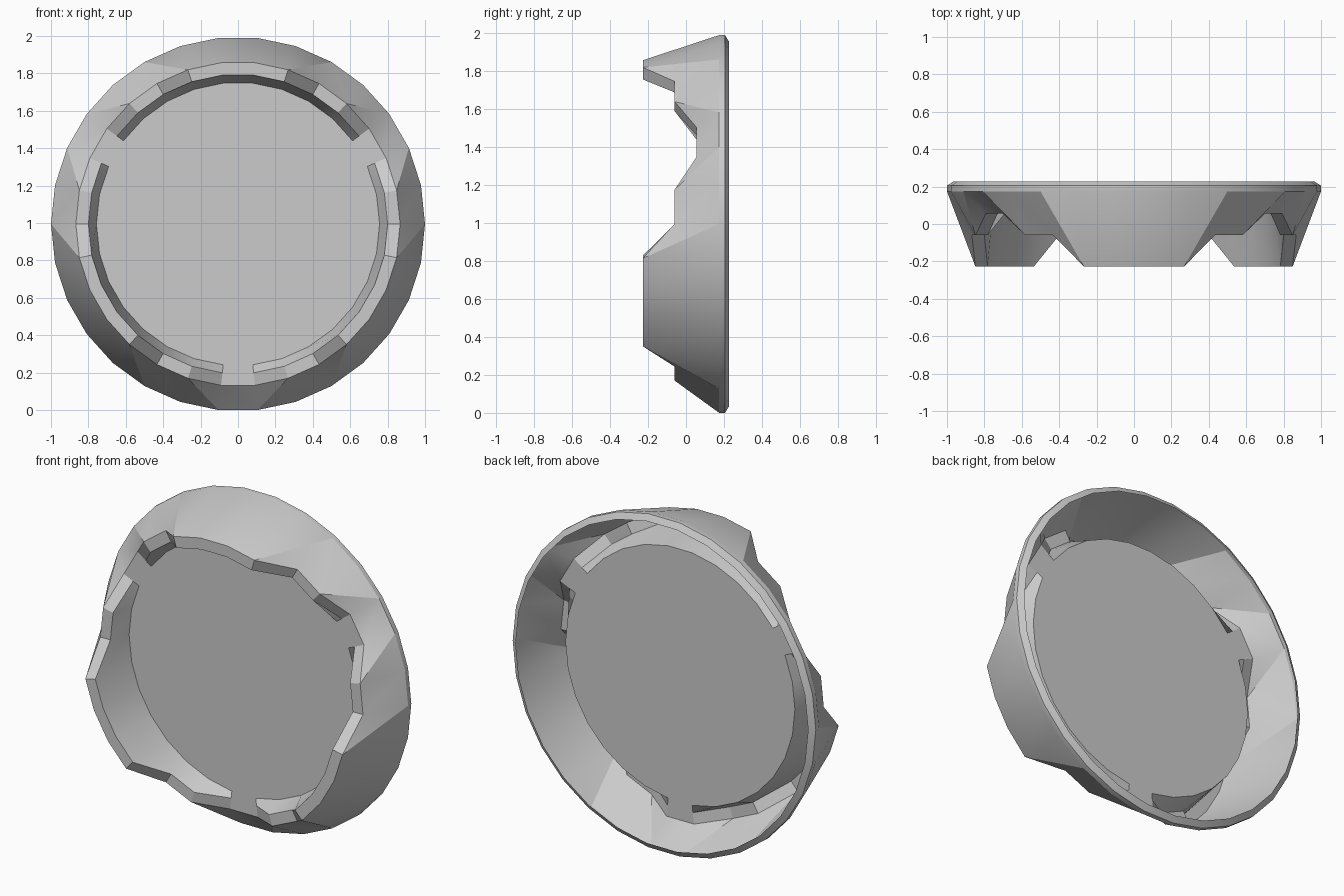
import bpy, bmesh
from math import sin, cos, radians

if "Cube" in bpy.data.objects:
    bpy.data.objects.remove(bpy.data.objects["Cube"])

N = 30
CZ = 0.9945
FRONT, STEP, NOTCH, BACK = -0.227, -0.06, 0.055, 0.227
# depth of the scalloped front edge over one third of a turn, from the top vertex at 6 degrees
PATTERN = [FRONT, FRONT, STEP, STEP, NOTCH, NOTCH, STEP, STEP, FRONT, FRONT]
EDGE = [PATTERN[i % 10] for i in range(N)]


def add_loop(bm, radius, depth):
    """Ring of vertices around the y axis; depth is a number or a list per vertex."""
    verts = []
    for i in range(N):
        a = radians(6 + 12 * i)
        y = depth[i] if isinstance(depth, list) else depth
        verts.append(bm.verts.new((radius * sin(a), y, CZ + radius * cos(a))))
    return verts


def bridge(bm, a, b, split=False):
    for i in range(N):
        j = (i + 1) % N
        if split and abs(EDGE[i] - EDGE[j]) > 1e-4:
            # keep the diagonal on the outside of the cone
            if EDGE[i] < EDGE[j]:
                bm.faces.new((a[i], a[j], b[i]))
                bm.faces.new((a[j], b[j], b[i]))
            else:
                bm.faces.new((a[i], a[j], b[j]))
                bm.faces.new((a[i], b[j], b[i]))
        else:
            bm.faces.new((a[i], a[j], b[j], b[i]))


bm = bmesh.new()

# back rim, open at the rear
back = add_loop(bm, 0.965, BACK)
rim_back = add_loop(bm, 1.0, 0.205)
rim_front = add_loop(bm, 1.0, 0.175)
bridge(bm, back, rim_back)
bridge(bm, rim_back, rim_front)

# flared outer wall up to the scalloped edge
outer = add_loop(bm, 0.867, EDGE)
bridge(bm, rim_front, outer, split=True)

# scalloped front face and inner wall
inner = add_loop(bm, 0.80, EDGE)
bridge(bm, outer, inner)
seat = add_loop(bm, 0.757, NOTCH)
bridge(bm, inner, seat)

# flat disc closing the middle
bm.faces.new(seat)

bmesh.ops.recalc_face_normals(bm, faces=bm.faces)
bm.faces.ensure_lookup_table()
disc = bm.faces[-1]
disc.normal_update()
if disc.normal.y > 0:
    bmesh.ops.reverse_faces(bm, faces=bm.faces)

mesh = bpy.data.meshes.new("scalloped_bezel")
bm.to_mesh(mesh)
bm.free()
obj = bpy.data.objects.new("scalloped_bezel", mesh)
bpy.context.collection.objects.link(obj)
bpy.context.view_layer.objects.active = obj
obj.select_set(True)
bpy.ops.object.shade_smooth_by_angle(angle=radians(20))
